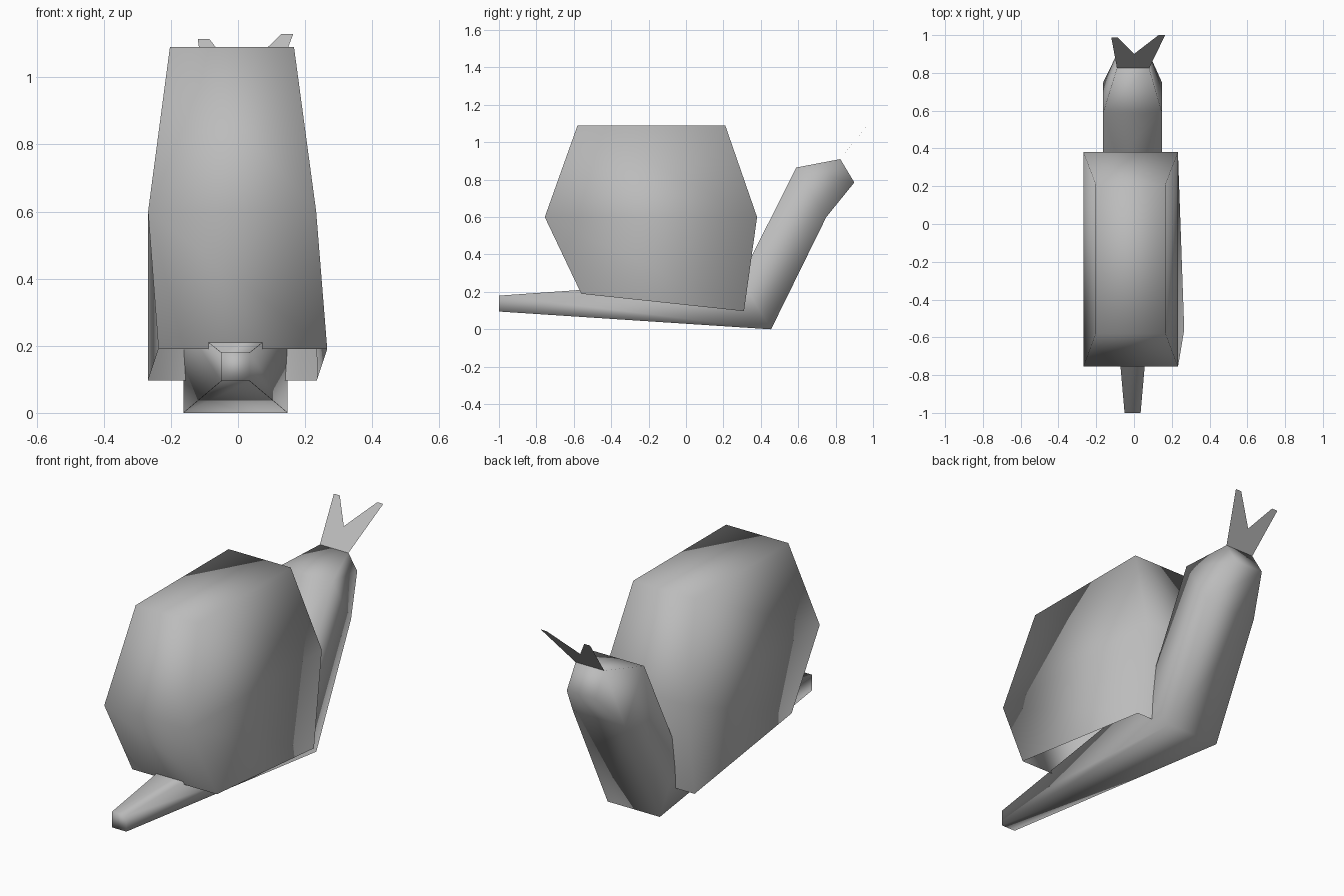
import bpy
import bmesh

old = bpy.data.objects.get("Cube")
if old:
    bpy.data.objects.remove(old, do_unlink=True)

# One plain grey for the whole model
grey = bpy.data.materials.new("plain_grey")
grey.use_nodes = True
colour = (0.5, 0.5, 0.5, 1)
grey.diffuse_color = colour
grey.node_tree.nodes["Principled BSDF"].inputs["Base Color"].default_value = colour


def finish(name, bm):
    """Turn a bmesh into a smooth shaded object."""
    bmesh.ops.recalc_face_normals(bm, faces=bm.faces[:])
    mesh = bpy.data.meshes.new(name)
    bm.to_mesh(mesh)
    bm.free()
    mesh.materials.append(grey)
    mesh.shade_smooth()
    obj = bpy.data.objects.new(name, mesh)
    bpy.context.collection.objects.link(obj)
    return obj


def loft(name, sections, cap_start=True, cap_end=True):
    """Join four-cornered sections; each is two edges of (x_min, x_max, y, z)."""
    bm = bmesh.new()
    rings = []
    for (a0, a1, ay, az), (b0, b1, by, bz) in sections:
        corners = [(a0, ay, az), (a1, ay, az), (b1, by, bz), (b0, by, bz)]
        rings.append([bm.verts.new(c) for c in corners])
    for r, s in zip(rings, rings[1:]):
        for i in range(4):
            j = (i + 1) % 4
            bm.faces.new((r[i], r[j], s[j], s[i]))
    if cap_start:
        bm.faces.new(rings[0])
    if cap_end:
        bm.faces.new(rings[-1])
    return finish(name, bm)


# Body: tail tip, bend, back of the head, nose (upper edge, lower edge)
loft("body", [
    ((-0.05, 0.035, -1.0, 0.18), (-0.05, 0.035, -1.0, 0.095)),
    ((-0.163, 0.148, 0.29, 0.27), (-0.163, 0.148, 0.455, 0.0)),
    ((-0.163, 0.148, 0.59, 0.865), (-0.163, 0.148, 0.75, 0.6)),
    ((-0.09, 0.08, 0.825, 0.91), (-0.09, 0.08, 0.9, 0.785)),
])

# Shell: top, widest level, open lower rim (tail side, head side)
loft("shell", [
    ((-0.203, 0.167, -0.58, 1.09), (-0.203, 0.167, 0.21, 1.09)),
    ((-0.268, 0.233, -0.755, 0.6), (-0.268, 0.233, 0.38, 0.6)),
    ((-0.237, 0.266, -0.56, 0.19), (-0.268, 0.235, 0.31, 0.097)),
], cap_end=False)

# Feelers: flat forked plate rising from the top edge of the nose
bm = bmesh.new()
left_base, right_base, notch, left_tip_a, left_tip_b, right_tip_a, right_tip_b = [
    bm.verts.new(p) for p in (
        (0.08, 0.825, 0.91), (-0.09, 0.825, 0.91), (0.0, 0.9, 1.004),
        (0.165, 1.0, 1.13), (0.13, 1.0, 1.13),
        (-0.085, 0.987, 1.114), (-0.12, 0.987, 1.114))]
bm.faces.new((right_base, left_base, notch))
bm.faces.new((left_base, left_tip_a, left_tip_b, notch))
bm.faces.new((notch, right_tip_a, right_tip_b, right_base))
finish("feelers", bm)
